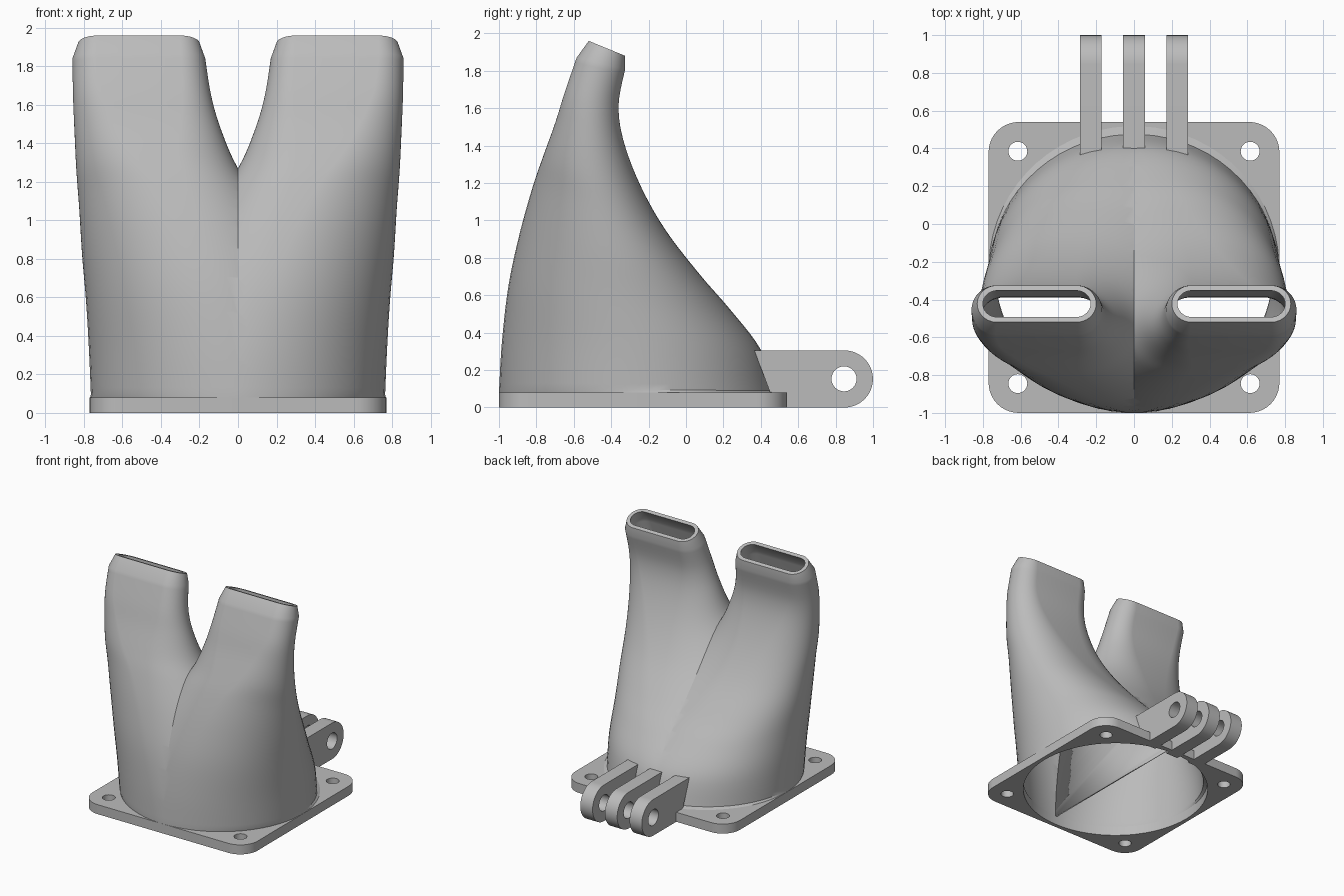
import bpy, bmesh
from math import pi, sin, cos
from mathutils import Vector

cube = bpy.data.objects.get("Cube")
if cube:
    bpy.data.objects.remove(cube, do_unlink=True)

grey = bpy.data.materials.new("plain_grey")
grey.use_nodes = True
grey.diffuse_color = (0.5, 0.5, 0.5, 1)
grey.node_tree.nodes["Principled BSDF"].inputs["Base Color"].default_value = (0.5, 0.5, 0.5, 1)

WALL = 0.03
SIDES = 64
PLATE_Y = -0.23


def finish(bm, name, angle=30):
    bmesh.ops.recalc_face_normals(bm, faces=bm.faces)
    mesh = bpy.data.meshes.new(name)
    bm.to_mesh(mesh)
    bm.free()
    mesh.materials.append(grey)
    obj = bpy.data.objects.new(name, mesh)
    bpy.context.collection.objects.link(obj)
    bpy.ops.object.select_all(action='DESELECT')
    obj.select_set(True)
    bpy.context.view_layer.objects.active = obj
    bpy.ops.object.shade_smooth_by_angle(angle=angle * pi / 180)
    return obj


def arc(cx, cy, r, start, end, n):
    return [(cx + r * cos(start + (end - start) * i / n),
             cy + r * sin(start + (end - start) * i / n)) for i in range(n + 1)]


def circle(cx, cy, r, n=32):
    return arc(cx, cy, r, 0, 2 * pi, n)[:-1]


def extruded(name, loops, place, depth):
    """Fill an outline with holes, then extrude it along depth."""
    bm = bmesh.new()
    edges = []
    for loop in loops:
        vs = [bm.verts.new(place(*p)) for p in loop]
        edges += [bm.edges.new((v, vs[i - 1])) for i, v in enumerate(vs)]
    bmesh.ops.triangle_fill(bm, use_beauty=True, use_dissolve=False, edges=edges)
    out = bmesh.ops.extrude_face_region(bm, geom=bm.faces[:])
    bmesh.ops.translate(bm, vec=depth, verts=[g for g in out["geom"] if isinstance(g, bmesh.types.BMVert)])
    return finish(bm, name)


# Mounting plate with rounded corners, fan opening and screw holes
outline = []
for k, (sx, sy) in enumerate([(1, 1), (-1, 1), (-1, -1), (1, -1)]):
    outline += arc(sx * 0.61, PLATE_Y + sy * 0.61, 0.16, k * pi / 2, (k + 1) * pi / 2, 10)
holes = [circle(sx * 0.615, PLATE_Y + sy * 0.615, 0.05) for sx in (1, -1) for sy in (1, -1)]
extruded("mounting_plate", [outline, circle(0, PLATE_Y, 0.737, 96)] + holes,
         lambda x, y: (x, y, 0), (0, 0, 0.08))

# Three hinge lugs at the back
lug = [(0.365, 0.305), (0.45, 0.08), (0.47, 0)] + arc(0.847, 0.1525, 0.1525, -pi / 2, pi / 2, 24)
for side, x in (("right", -0.23), ("middle", 0), ("left", 0.23)):
    extruded("hinge_lug_" + side, [lug, circle(0.845, 0.153, 0.067)],
             lambda y, z, x=x: (x - 0.057, y, z), (0.114, 0, 0))

# Duct stations: front y, front z, back y, back z, inner x, outer x
stations = [
    (-1.0, 0.075, 0.54, 0.075, -0.77, 0.77),
    (-1.0, 0.10, 0.475, 0.09, -0.76, 0.765),
    (-0.985, 0.35, 0.40, 0.31, -0.66, 0.775),
    (-0.95, 0.65, 0.24, 0.52, -0.5, 0.79),
    (-0.89, 0.93, 0.075, 0.71, -0.33, 0.81),
    (-0.82, 1.18, -0.11, 0.95, -0.14, 0.825),
    (-0.765, 1.34, -0.245, 1.19, 0.0, 0.84),
    (-0.70, 1.52, -0.335, 1.43, 0.09, 0.85),
    (-0.65, 1.68, -0.36, 1.62, 0.14, 0.857),
    (-0.585, 1.87, -0.325, 1.81, 0.17, 0.86),
    (-0.52, 1.96, -0.325, 1.88, 0.2, 0.83),
]


def smooth_stations(steps=5):
    """Curve through the middle stations; foot and lip stay straight."""
    mid = stations[1:-1]
    last = len(mid) - 1
    out = [(stations[0], 0)]
    for i in range(last):
        p = [mid[max(0, min(last, i + k))] for k in (-1, 0, 1, 2)]
        for j in range(steps):
            t = j / steps
            row = [0.5 * (2 * b + (c - a) * t + (2 * a - 5 * b + 4 * c - d) * t * t
                          + (3 * b - a - 3 * c + d) * t ** 3) for a, b, c, d in zip(*p)]
            out.append((row, (i + t) / last))
    return out + [(mid[-1], 1), (stations[-1], 1)]


def ring(bm, row, t, inset):
    """Section that turns from a circle into a slot as t goes to one."""
    fy, fz, by, bz, xi, xo = row
    front, back = Vector((0, fy, fz)), Vector((0, by, bz))
    half = (back - front) / 2
    a, b = (xo - xi) / 2, half.length
    flat = max(0, a - b) * t * t * (3 - 2 * t)
    mid = (front + back) / 2 + Vector(((xi + xo) / 2, 0, 0))
    verts = []
    for i in range(SIDES):
        ang = 2 * pi * (i + 0.5) / SIDES
        c = cos(ang)
        x = (flat if c > 0 else -flat) + (a - flat - inset) * c
        verts.append(bm.verts.new(mid + Vector((x, 0, 0)) + half.normalized() * (b - inset) * sin(ang)))
    return verts


def bridge(bm, low, high):
    for i in range(SIDES):
        bm.faces.new((low[i - 1], low[i], high[i], high[i - 1]))


def loft(bm, inset):
    rings = [ring(bm, row, t, inset) for row, t in smooth_stations()]
    for low, high in zip(rings, rings[1:]):
        bridge(bm, low, high)
    return rings


def cut_at_centre(bm):
    return bmesh.ops.bisect_plane(bm, geom=bm.verts[:] + bm.edges[:] + bm.faces[:], dist=1e-5,
                                  plane_co=(0, 0, 0), plane_no=(1, 0, 0), clear_inner=True)["geom_cut"]


# Twin duct: a hollow loft cut at the centre and mirrored
bm = bmesh.new()
outer, inner = loft(bm, 0), loft(bm, WALL)
bridge(bm, outer[0], inner[0])
bridge(bm, outer[-1], inner[-1])
cut_at_centre(bm)
bmesh.ops.mirror(bm, geom=bm.verts[:] + bm.edges[:] + bm.faces[:], axis='X', merge_dist=1e-4)
finish(bm, "twin_duct", 28)

# Thin wall that divides the two ducts
bm = bmesh.new()
loft(bm, WALL / 2)
cut = cut_at_centre(bm)
edges = [g for g in cut if isinstance(g, bmesh.types.BMEdge)]
ends = [v for v in cut if isinstance(v, bmesh.types.BMVert)
        and sum(e in edges for e in v.link_edges) == 1]
bmesh.ops.delete(bm, geom=bm.faces[:], context='FACES_ONLY')
keep = set(edges)
if len(ends) == 2:
    keep.add(bm.edges.new(ends))
bmesh.ops.delete(bm, geom=[e for e in bm.edges if e not in keep], context='EDGES')
bmesh.ops.triangle_fill(bm, use_beauty=True, edges=bm.edges[:])
wall = finish(bm, "dividing_wall")
solid = wall.modifiers.new("thickness", 'SOLIDIFY')
solid.thickness = 0.016
solid.offset = 0
